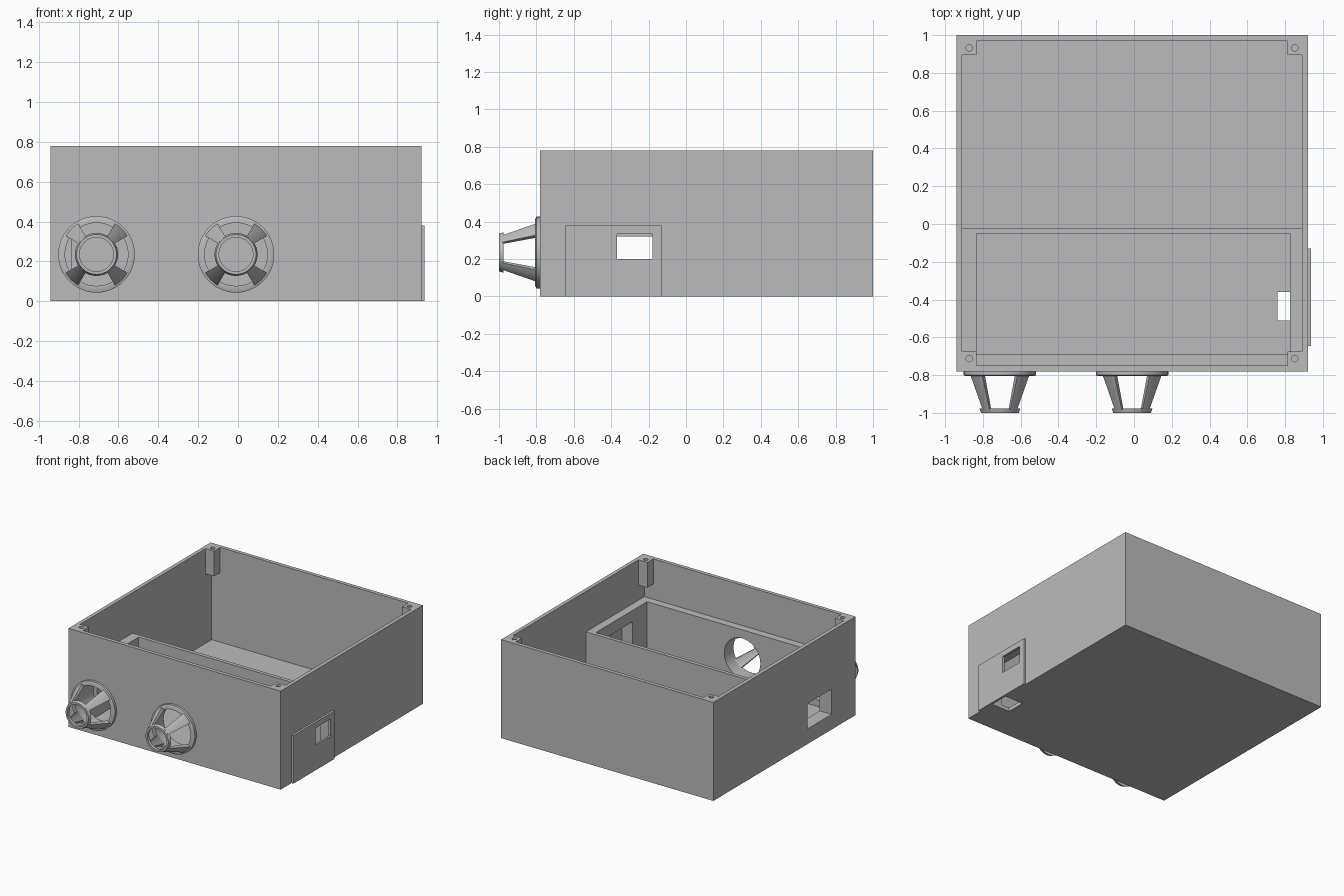
import bpy, bmesh, math
from mathutils import Matrix, Vector

old = bpy.data.objects.get("Cube")
if old:
    bpy.data.objects.remove(old, do_unlink=True)

COLOR = (0.5, 0.5, 0.5, 1)
grey = bpy.data.materials.new("plain grey")
grey.use_nodes = True
grey.diffuse_color = COLOR
grey.node_tree.nodes["Principled BSDF"].inputs["Base Color"].default_value = COLOR


def finish(name, bm):
    bmesh.ops.recalc_face_normals(bm, faces=bm.faces)
    mesh = bpy.data.meshes.new(name)
    bm.to_mesh(mesh)
    bm.free()
    mesh.materials.append(grey)
    obj = bpy.data.objects.new(name, mesh)
    bpy.context.scene.collection.objects.link(obj)
    return obj


def box(name, xs, ys, zs):
    bm = bmesh.new()
    lo, hi = Vector((xs[0], ys[0], zs[0])), Vector((xs[1], ys[1], zs[1]))
    size = hi - lo
    bmesh.ops.create_cube(bm, size=1, matrix=Matrix.Translation((lo + hi) / 2) @ Matrix.Diagonal((*size, 1)))
    return finish(name, bm)


def rod(name, center, radius, depth, axis="Z"):
    bm = bmesh.new()
    turn = Matrix.Rotation(math.pi / 2, 4, "X") if axis == "Y" else Matrix()
    bmesh.ops.create_cone(bm, cap_ends=True, segments=48, radius1=radius, radius2=radius,
                          depth=depth, matrix=Matrix.Translation(center) @ turn)
    return finish(name, bm)


def cut(obj, cutter):
    """Subtract the cutter from the object and discard it."""
    mod = obj.modifiers.new("cut", "BOOLEAN")
    mod.operation, mod.solver, mod.object = "DIFFERENCE", "EXACT", cutter
    bpy.context.view_layer.objects.active = obj
    bpy.ops.object.modifier_apply(modifier=mod.name)
    bpy.data.objects.remove(cutter, do_unlink=True)


def sweep(bm, profile, cx, cz, start=0, end=360, steps=48):
    """Turn a closed (y, radius) profile about a front-to-back axis."""
    full = end - start == 360
    rings = []
    for i in range(steps if full else steps + 1):
        a = math.radians(start + (end - start) * i / steps)
        rings.append([bm.verts.new((cx + r * math.cos(a), y, cz + r * math.sin(a))) for y, r in profile])
    n = len(profile)
    pairs = list(zip(rings, rings[1:])) + ([(rings[-1], rings[0])] if full else [])
    for p, q in pairs:
        for j in range(n):
            k = (j + 1) % n
            bm.faces.new((p[j], p[k], q[k], q[j]))
    if not full:
        bm.faces.new(rings[0])
        bm.faces.new(rings[-1])


# Main dimensions
LEFT, RIGHT, FRONT, BACK, TOP = -0.94, 0.92, -0.78, 1.0, 0.78
IN_L, IN_R, IN_F, IN_B = -0.91, 0.89, -0.75, 0.97
FLOOR, RIM = 0.03, 0.46
CONES, CONE_Z = (-0.71, -0.01), 0.235

# Open case with a low compartment along the front
case = box("case", (LEFT, RIGHT), (FRONT, BACK), (0, TOP))
cut(case, box("upper_room", (IN_L, IN_R), (IN_F, IN_B), (RIM, 1)))
cut(case, box("back_room", (IN_L, IN_R), (-0.02, IN_B), (FLOOR, 1)))
cut(case, box("front_room", (-0.835, 0.825), (-0.69, -0.05), (FLOOR, 1)))

# Side openings, floor slot and round front openings
cut(case, box("side_port", (-1, -0.8), (-0.48, -0.18), (0.12, 0.32)))
cut(case, box("plate_recess", (0.8, 1), (-0.51, -0.15), (FLOOR, 0.37)))
cut(case, box("floor_slot", (0.76, 1), (-0.51, -0.36), (-0.1, 0.1)))
for cx in CONES:
    cut(case, rod("cone_opening", (cx, -0.72, CONE_Z), 0.158, 0.3, "Y"))

# Cover plate with a window
plate = box("cover_plate", (RIGHT, 0.937), (-0.645, -0.13), (0, 0.38))
cut(plate, box("plate_window", (0.9, 1), (-0.37, -0.18), (0.2, 0.335)))

# Corner screw posts under the rim
for side, xs in (("right", (IN_L, -0.835)), ("left", (0.812, IN_R))):
    for end, ys in (("front", (IN_F, -0.675)), ("back", (0.895, IN_B))):
        post = box(f"screw_post_{end}_{side}", xs, ys, (0.58, TOP))
        cut(post, rod("screw_hole", (sum(xs) / 2, sum(ys) / 2, TOP), 0.017, 0.24))

# Open conical cages: flange, four struts and a nose ring
for side, cx in zip(("right", "middle"), CONES):
    bm = bmesh.new()
    sweep(bm, [(-0.78, 0.158), (-0.78, 0.192), (-0.8, 0.192), (-0.806, 0.178), (-0.806, 0.158)], cx, CONE_Z)
    sweep(bm, [(-0.976, 0.085), (-0.976, 0.108), (-1.0, 0.1), (-1.0, 0.085)], cx, CONE_Z)
    for mid in range(45, 360, 90):
        sweep(bm, [(-0.79, 0.158), (-0.79, 0.186), (-0.99, 0.104), (-0.99, 0.086)],
              cx, CONE_Z, mid - 14, mid + 14, 8)
    cage = finish(f"cone_cage_{side}", bm)
    bpy.ops.object.select_all(action="DESELECT")
    cage.select_set(True)
    bpy.context.view_layer.objects.active = cage
    bpy.ops.object.shade_smooth_by_angle(angle=math.radians(25))
